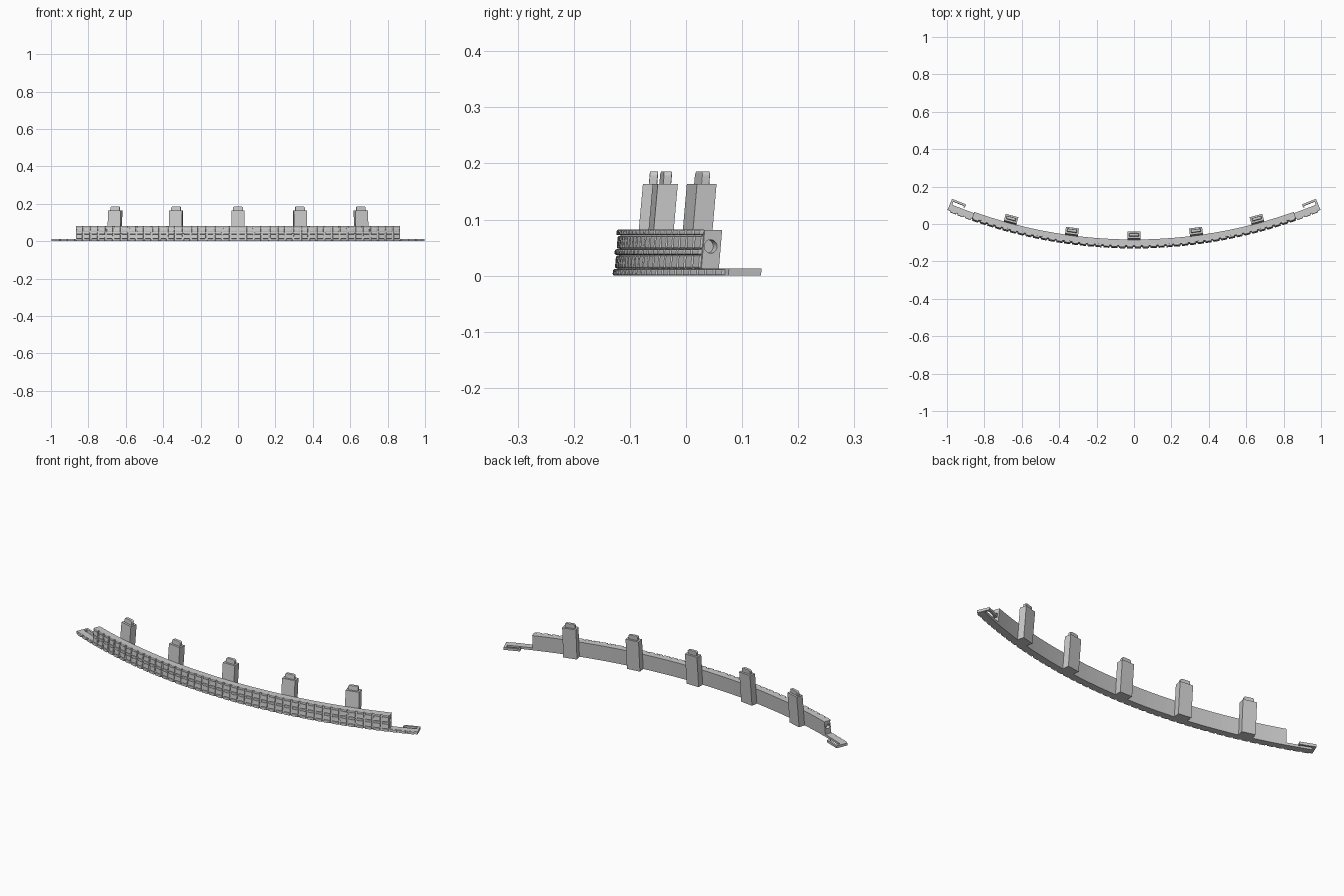
import bpy, bmesh, math
from mathutils import Vector, Matrix

if "Cube" in bpy.data.objects:
    bpy.data.objects.remove(bpy.data.objects["Cube"])

R, YC, LEAN = 2.6, 2.469, 0.09
A_WALL, A_END = math.asin(0.87 / R), math.asin(1.0 / R)
PITCH = 2 * A_WALL / 42


def P(a, depth, z):
    # point on the curved, backward-leaning wall
    r = R - depth - LEAN * z
    return Vector((r * math.sin(a), YC - r * math.cos(a), z))


def finish(bm, name, bevel=0, segs=1):
    bmesh.ops.recalc_face_normals(bm, faces=bm.faces)
    me = bpy.data.meshes.new(name)
    bm.to_mesh(me)
    bm.free()
    ob = bpy.data.objects.new(name, me)
    bpy.context.collection.objects.link(ob)
    if bevel:
        m = ob.modifiers.new("bevel", 'BEVEL')
        m.width, m.segments = bevel, segs
    return ob


def sector(bm, a0, a1, d0, d1, z0, z1, n=1):
    # closed block swept along the arc
    rings = []
    for i in range(n + 1):
        a = a0 + (a1 - a0) * i / n
        rings.append([bm.verts.new(P(a, d, z)) for d, z in
                      ((d0, z0), (d1, z0), (d1, z1), (d0, z1))])
    for p, q in zip(rings, rings[1:]):
        for k in range(4):
            j = (k + 1) % 4
            bm.faces.new((p[k], p[j], q[j], q[k]))
    bm.faces.new(rings[0])
    bm.faces.new(rings[-1][::-1])


# curved wall core
bm = bmesh.new()
sector(bm, -A_WALL, A_WALL, 0.008, 0.041, 0.0, 0.081, 48)
wall = finish(bm, "wall_core")

# round sockets in the wall ends
bm = bmesh.new()
for s in (-1, 1):
    mat = (Matrix.Translation(P(s * A_WALL, 0.022, 0.052))
           @ Matrix.Rotation(s * A_WALL, 4, 'Z') @ Matrix.Rotation(math.pi / 2, 4, 'Y'))
    bmesh.ops.create_cone(bm, cap_ends=True, segments=32, radius1=0.012,
                          radius2=0.012, depth=0.04, matrix=mat)
cutter = finish(bm, "socket_cutter")
cutter.hide_render = True
cutter.hide_set(True)
m = wall.modifiers.new("sockets", 'BOOLEAN')
m.object, m.operation, m.solver = cutter, 'DIFFERENCE', 'EXACT'

# base strips and hooked connectors past each end
bm = bmesh.new()
for s in (-1, 1):
    L = lambda t: s * (A_END - t / R)
    sector(bm, s * (A_WALL - 0.002), L(0), 0.007, 0.041, 0, 0.013, 6)
    sector(bm, L(0.013), L(0), 0.040, 0.070, 0, 0.013)
    sector(bm, L(0.083), L(0.012), 0.059, 0.070, 0, 0.013, 2)
    sector(bm, L(0.083), L(0.075), 0.052, 0.060, 0, 0.013)
finish(bm, "end_connectors")

# rounded blocks in three projecting courses
bm = bmesh.new()
g = PITCH * 0.1
for z0, z1, extra in ((0, 0.012, 3), (0.037, 0.047, 0), (0.072, 0.082, 0)):
    for i in range(-extra, 42 + extra):
        a = -A_WALL + i * PITCH
        sector(bm, a + g, a + PITCH - g, 0.0, 0.012, z0, z1)
finish(bm, "course_blocks", 0.003, 2)

# flatter facing stones between the courses
bm = bmesh.new()
for z0, z1 in ((0.013, 0.036), (0.048, 0.071)):
    for i in range(42):
        a = -A_WALL + i * PITCH
        sector(bm, a + g, a + PITCH - g, 0.003, 0.012, z0, z1)
finish(bm, "facing_stones", 0.003, 2)


def block(bm, mat, w, d, z0, z1, chamfer=0):
    # leaning prism with optional rounded top corners, extruded in depth
    h = w / 2
    prof = [(-h, z0), (h, z0)]
    if chamfer:
        for k in range(7):
            t = k * math.pi / 12
            prof.append((h - chamfer + chamfer * math.cos(t), z1 - chamfer + chamfer * math.sin(t)))
        prof += [(-x, z) for x, z in reversed(prof[2:])]
    else:
        prof += [(h, z1), (-h, z1)]
    f, b = [[bm.verts.new(mat @ Vector((x, y + LEAN * z, z))) for x, z in prof]
            for y in (-d / 2, d / 2)]
    bm.faces.new(f)
    bm.faces.new(b[::-1])
    for k in range(len(prof)):
        j = (k + 1) % len(prof)
        bm.faces.new((f[k], b[k], b[j], f[j]))


# five rear posts with rounded pegs on top
posts, pegs = bmesh.new(), bmesh.new()
for x in (-0.66, -0.333, 0, 0.333, 0.66):
    a = math.asin(x / 2.541)
    c = P(a, 0.0575, 0)
    mat = Matrix.Translation(c) @ Matrix.Rotation(a, 4, 'Z')
    block(posts, mat, 0.07, 0.036, 0.0, 0.163)
    block(pegs, mat, 0.052, 0.015, 0.16, 0.186, 0.009)
finish(posts, "rear_posts")
finish(pegs, "post_pegs", 0.002, 2)
